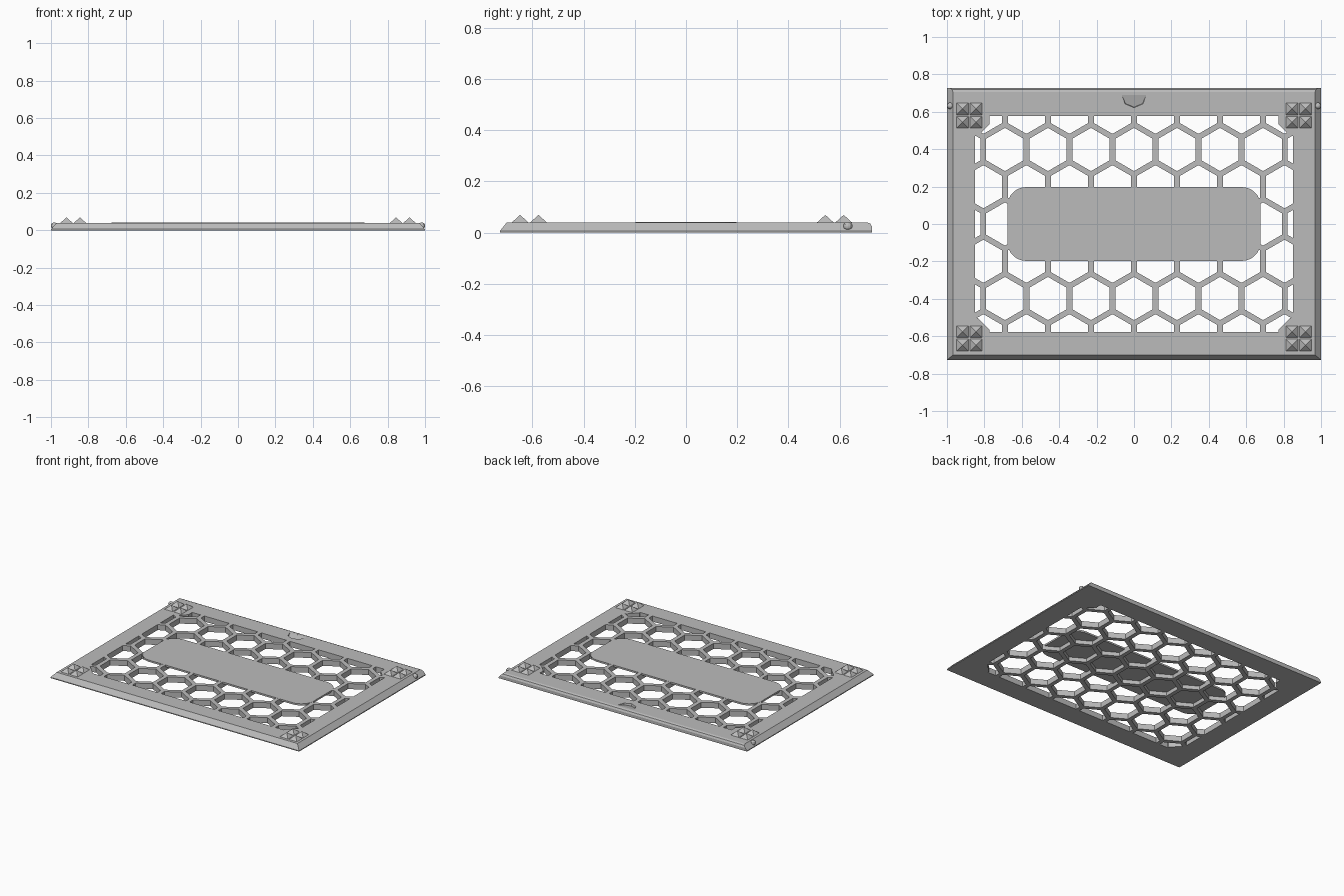
import bpy, bmesh, math
from mathutils import Vector

cube = bpy.data.objects.get("Cube")
if cube:
    bpy.data.objects.remove(cube, do_unlink=True)

grey = bpy.data.materials.new("plain grey")
grey.use_nodes = True
grey.diffuse_color = (0.5, 0.5, 0.5, 1)
grey.node_tree.nodes["Principled BSDF"].inputs["Base Color"].default_value = (0.5, 0.5, 0.5, 1)

TOP = 0.04           # plate thickness
PITCH = 0.23         # honeycomb spacing
BAR = 0.03           # honeycomb bar width


def finish(name, bm):
    bmesh.ops.recalc_face_normals(bm, faces=bm.faces)
    mesh = bpy.data.meshes.new(name)
    bm.to_mesh(mesh)
    bm.free()
    mesh.materials.append(grey)
    obj = bpy.data.objects.new(name, mesh)
    bpy.context.collection.objects.link(obj)
    return obj


def prism(bm, outline, z0, z1):
    low = [bm.verts.new((x, y, z0)) for x, y in outline]
    high = [bm.verts.new((x, y, z1)) for x, y in outline]
    bm.faces.new(low[::-1])
    bm.faces.new(high)
    n = len(outline)
    for i in range(n):
        j = (i + 1) % n
        bm.faces.new((low[i], low[j], high[j], high[i]))


def ngon(cx, cy, r, n, start=0.0):
    angles = [start + math.tau * i / n for i in range(n)]
    return [(cx + r * math.cos(a), cy + r * math.sin(a)) for a in angles]


def cut(target, tool):
    mod = target.modifiers.new("cut", 'BOOLEAN')
    mod.operation, mod.solver, mod.object = 'DIFFERENCE', 'EXACT', tool
    graph = bpy.context.evaluated_depsgraph_get()
    mesh = bpy.data.meshes.new_from_object(target.evaluated_get(graph))
    target.modifiers.clear()
    target.data = mesh
    bpy.data.objects.remove(tool, do_unlink=True)


# Plate: side profile swept across, with sloped left and right edges
bm = bmesh.new()
profile = [(-0.727, 0), (-0.727, 0.006), (-0.70, TOP), (0.705, TOP),
           (0.72, 0.035), (0.727, 0.022), (0.727, 0)]
left, right = [[bm.verts.new((x, y, z)) for y, z in profile] for x in (1, -1)]
bm.faces.new(left)
bm.faces.new(right[::-1])
for i in range(len(profile)):
    j = (i + 1) % len(profile)
    bm.faces.new((left[i], right[i], right[j], left[j]))
for s in (-1, 1):
    geom = bm.verts[:] + bm.edges[:] + bm.faces[:]
    res = bmesh.ops.bisect_plane(bm, geom=geom, plane_co=(s, 0, 0.006),
                                 plane_no=(s * 0.034, 0, 0.032), clear_outer=True)
    edges = [e for e in res["geom_cut"] if isinstance(e, bmesh.types.BMEdge)]
    bmesh.ops.edgeloop_fill(bm, edges=edges)
plate = finish("honeycomb_plate", bm)

# Window area with the corner pads kept solid
FOOT_X, FOOT_Y = 0.881, (-0.612, 0.58)
bm = bmesh.new()
for x in (-FOOT_X, FOOT_X):
    for y in FOOT_Y:
        prism(bm, ngon(x, y, 0.118, 8, math.pi / 8), -0.2, 0.2)
pads = finish("pad_cutter", bm)
bm = bmesh.new()
prism(bm, [(-0.85, -0.577), (0.85, -0.577), (0.85, 0.577), (-0.85, 0.577)], -0.1, 0.1)
window = finish("window_cutter", bm)
cut(window, pads)

# Hexagonal cells, trimmed to the window
bm = bmesh.new()
radius = (PITCH - BAR) / math.sqrt(3)
for row in range(-3, 4):
    shift = PITCH / 2 * (row % 2)
    for col in range(-5, 5):
        centre = (col * PITCH + shift, row * PITCH * math.sqrt(3) / 2)
        if abs(centre[0]) < 0.96:
            prism(bm, ngon(*centre, radius, 6, math.pi / 6), -0.05, 0.07)
cells = finish("cell_cutter", bm)
mod = cells.modifiers.new("trim", 'BOOLEAN')
mod.operation, mod.solver, mod.object = 'INTERSECT', 'EXACT', window
graph = bpy.context.evaluated_depsgraph_get()
trimmed = bpy.data.meshes.new_from_object(cells.evaluated_get(graph))
cells.modifiers.clear()
cells.data = trimmed
bpy.data.objects.remove(window, do_unlink=True)
cut(plate, cells)

# Finger notch: half octagon with a floor ramping up to the back
bm = bmesh.new()
prism(bm, [p for p in ngon(0, 0.69, 0.072, 8, math.pi / 2) if p[1] < 0.7], 0.0, 0.06)
for v in bm.verts:
    if v.co.z < 0.01:
        v.co.z = 0.024 + (v.co.y - 0.618) * 0.22
        v.co.x *= 0.9
        v.co.y = 0.69 + (v.co.y - 0.69) * 0.9
cut(plate, finish("notch_cutter", bm))

# Centre panel with rounded corners, flush with the top
bm = bmesh.new()
outline = []
for sx, sy, start in ((1, 1, 0), (-1, 1, 90), (-1, -1, 180), (1, -1, 270)):
    for i in range(9):
        a = math.radians(start + i * 90 / 8)
        outline.append((sx * 0.577 + 0.1 * math.cos(a), sy * 0.097 + 0.1 * math.sin(a)))
prism(bm, outline, 0.028, TOP + 0.0004)
finish("centre_panel", bm)

# Pyramid studs, four in each corner
bm = bmesh.new()
for x in (-FOOT_X, FOOT_X):
    for y in FOOT_Y:
        for dx in (-0.036, 0.036):
            for dy in (-0.036, 0.036):
                cx, cy, h = x + dx, y + dy, 0.033
                tip = bm.verts.new((cx, cy, 0.069))
                base = [bm.verts.new((cx + a * h, cy + b * h, TOP - 0.001))
                        for a, b in ((-1, -1), (1, -1), (1, 1), (-1, 1))]
                bm.faces.new(base[::-1])
                for i in range(4):
                    bm.faces.new((base[i], base[(i + 1) % 4], tip))
finish("corner_studs", bm)

# Small snap bumps on the side edges
for side, s in (("right", -1), ("left", 1)):
    bm = bmesh.new()
    bmesh.ops.create_uvsphere(bm, u_segments=12, v_segments=8, radius=0.018)
    bmesh.ops.translate(bm, verts=bm.verts, vec=Vector((s * 0.982, 0.632, 0.024)))
    finish(side + "_snap_bump", bm)
